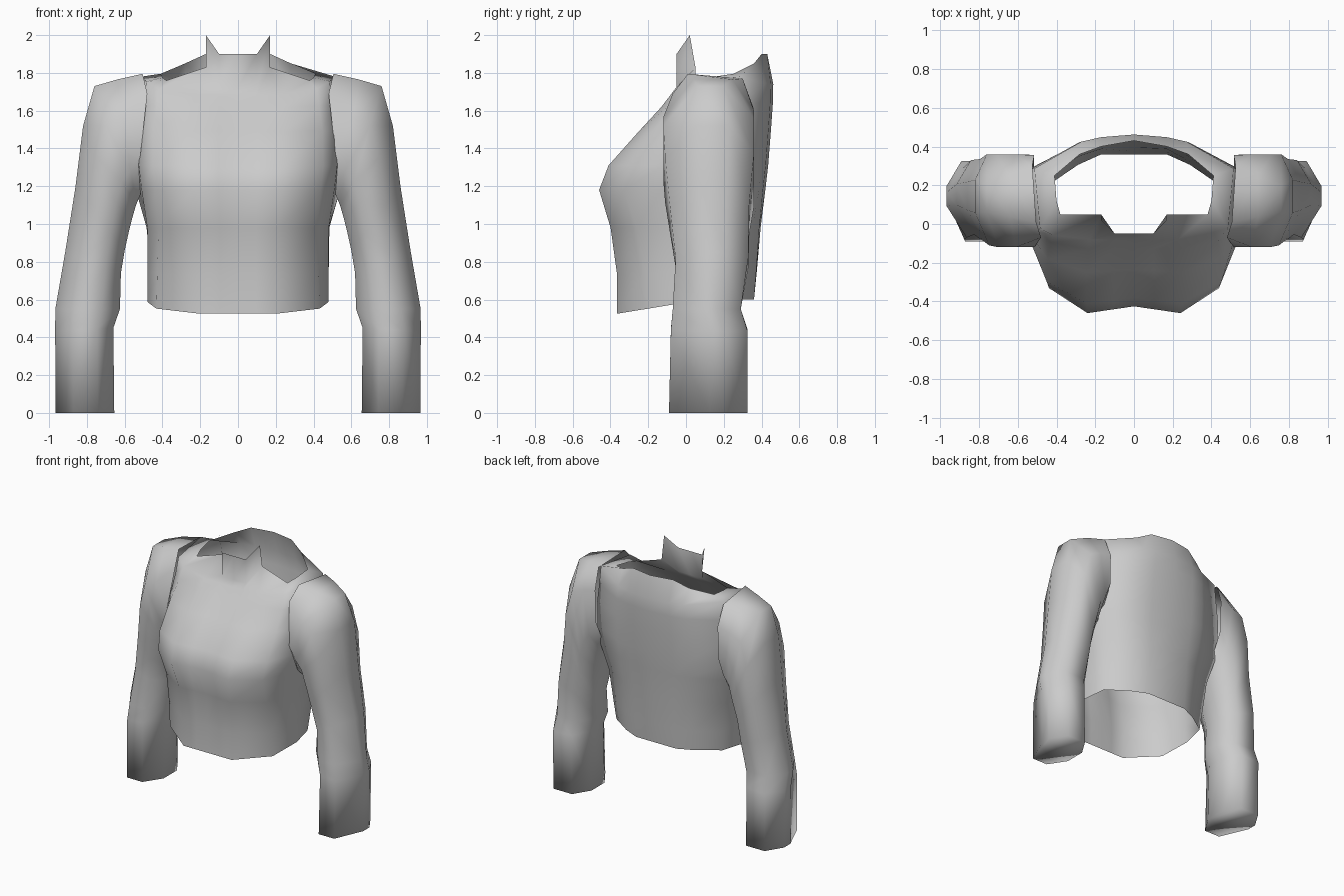
import bpy, bmesh

cube = bpy.data.objects.get("Cube")
if cube:
    bpy.data.objects.remove(cube, do_unlink=True)

cloth = bpy.data.materials.new("grey cloth")
cloth.use_nodes = True
GREY = (0.6, 0.6, 0.6, 1)
cloth.diffuse_color = GREY
cloth.node_tree.nodes["Principled BSDF"].inputs["Base Color"].default_value = GREY


def skin(bm, rings, closed=True):
    """Join neighbouring point rings with quads; return the vertex rows."""
    rows = [[bm.verts.new(p) for p in ring] for ring in rings]
    n = len(rows[0])
    for a, b in zip(rows, rows[1:]):
        for i in range(n if closed else n - 1):
            j = (i + 1) % n
            bm.faces.new((a[i], a[j], b[j], b[i]))
    return rows


def finish(name, bm):
    """Weld seams and turn the bmesh into a smooth shaded object."""
    bmesh.ops.remove_doubles(bm, verts=bm.verts, dist=0.001)
    bmesh.ops.recalc_face_normals(bm, faces=bm.faces)
    mesh = bpy.data.meshes.new(name)
    bm.to_mesh(mesh)
    bm.free()
    mesh.materials.append(cloth)
    mesh.shade_smooth()
    bpy.context.collection.objects.link(bpy.data.objects.new(name, mesh))


def mirrored(half):
    """Complete a half ring whose first and last points lie on x = 0."""
    return half + [(-x, y, z) for x, y, z in half[-2:0:-1]]


def strip(half):
    """Complete a half strip whose first point lies on x = 0."""
    return [(-x, y, z) for x, y, z in half[:0:-1]] + half


def lerp(a, b, f):
    return a + (b - a) * f


# Torso: half outlines as fractions (width, depth), front centre to back centre
hem_outline = [(0, -1), (.2, -1), (.42, -1), (.9, -.55), (1, .05),
               (.93, .55), (.6, .85), (.35, 1), (0, 1)]
chest_outline = [(0, -1), (.2, -1), (.47, -1), (.86, -.72), (1, -.28),
                 (1.06, .62), (.56, .92), (.35, .97), (0, 1)]
# half width, front y, back y, front z, back z, front dip, shoulder lift, outline mix
levels = [(.48, -.365, .36, .525, .60, 0, 0, 0),
          (.48, -.365, .375, .73, .75, .005, 0, .25),
          (.48, -.40, .395, .98, .98, .02, 0, .6),
          (.51, -.46, .42, 1.18, 1.18, .035, 0, 1),
          (.525, -.41, .435, 1.31, 1.31, .03, 0, 1),
          (.52, -.25, .45, 1.49, 1.50, .015, 0, 1),
          (.50, -.13, .46, 1.62, 1.64, .005, 0, 1),
          (.485, -.08, .462, 1.68, 1.74, 0, .04, 1)]
rings = []
for w, front, back, zf, zb, dip, lift, mix in levels:
    half = []
    for low, high in zip(hem_outline, chest_outline):
        u, t = lerp(low[0], high[0], mix), lerp(low[1], high[1], mix)
        y = t * back if t > 0 else -t * front
        if t == -1:
            y += dip * (1 - u / .47)
        z = lerp(zf, zb, min(1, (t + 1) * .8)) + lift * min(u, 1) ** 4
        half.append((w * u, y, z))
    rings.append(mirrored(half))
# Neckline edge
neck = [(0, -.05, 1.72), (.1, -.05, 1.72), (.17, .05, 1.83), (.38, .05, 1.76),
        (.40, .12, 1.775), (.41, .25, 1.795), (.28, .36, 1.85), (.17, .40, 1.9),
        (0, .43, 1.9)]
rings.append(mirrored(neck))
torso = bmesh.new()
skin(torso, rings)

# Standing collar with two raised tips, welded to the neckline
collar_top = [(0, -.05, 1.9), (.1, -.05, 1.9), (.17, .02, 2.0)]
skin(torso, [strip(neck[:3]), strip(collar_top)], closed=False)
finish("torso", torso)

# Armhole edge, tucked against the torso
armhole = [(.505, .01, 1.795), (.525, .30, 1.77), (.515, .355, 1.62),
           (.515, .35, 1.38), (.515, .25, 1.18), (.515, -.02, 1.16),
           (.515, -.12, 1.38), (.48, -.07, 1.69)]
# Sleeves: inner x, inner z, outer x, outer z, front y, back y,
# and the front and back fractions of the outer edge
sleeve = [(.54, 1.10, .64, 1.765, -.12, .36, .33, .76),
          (.56, 1.03, .76, 1.73, -.12, .36, .38, .66),
          (.58, .95, .82, 1.52, -.11, .36, .36, .72),
          (.60, .86, .86, 1.20, -.085, .335, .37, .72),
          (.62, .74, .915, .85, -.055, .33, .4, .68),
          (.625, .55, .967, .55, -.07, .29, .45, .65),
          (.66, .45, .968, .43, -.08, .325, .5, .68),
          (.655, 0, .965, 0, -.09, .325, .52, .7)]


def sleeve_ring(xi, zi, xo, zo, front, back, a, b):
    section = [(1, a), (1, b), (.75, 1), (.25, 1), (0, .7), (0, .32),
               (.28, 0), (.7, 0)]
    return [(lerp(xi, xo, s), lerp(front, back, t), lerp(zi, zo, s))
            for s, t in section]


for side, sign in (("left", 1), ("right", -1)):
    bm = bmesh.new()
    rows = skin(bm, [[(sign * x, y, z) for x, y, z in ring]
                     for ring in [armhole] + [sleeve_ring(*r) for r in sleeve]])
    bm.faces.new(rows[-1])  # closed cuff
    finish(side + "_sleeve", bm)
